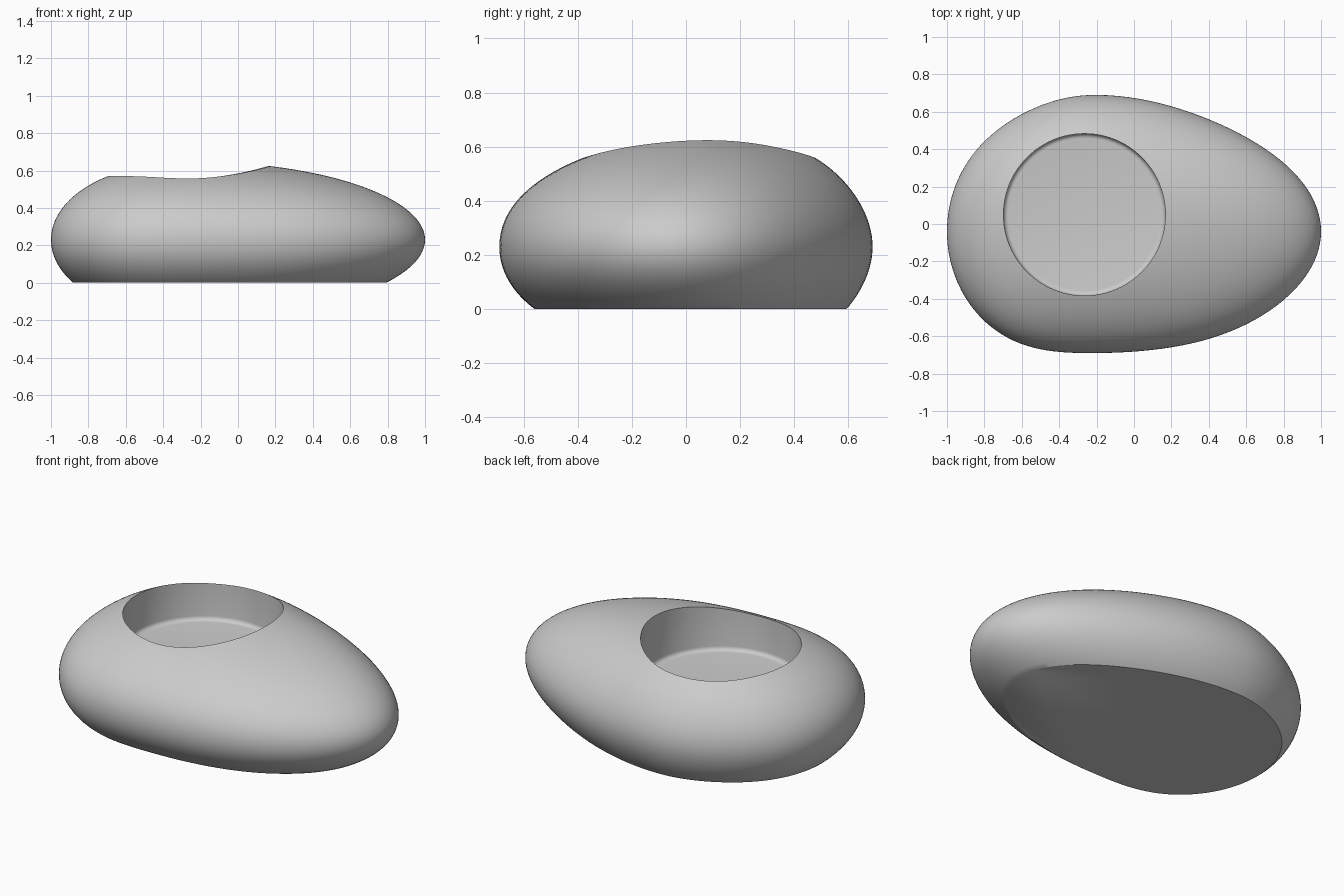
import bpy, bmesh, math

cube = bpy.data.objects.get("Cube")
if cube:
    bpy.data.objects.remove(cube, do_unlink=True)

stone = bpy.data.materials.new("stone_grey")
stone.use_nodes = True
grey = (0.6, 0.6, 0.6, 1)
stone.diffuse_color = grey
stone.node_tree.nodes["Principled BSDF"].inputs["Base Color"].default_value = grey

SEGMENTS, RINGS = 128, 48
BASE_H = -0.554          # where the flat base cuts the rounded form


def make_object(name, bm):
    bmesh.ops.recalc_face_normals(bm, faces=bm.faces)
    mesh = bpy.data.meshes.new(name)
    bm.to_mesh(mesh)
    bm.free()
    mesh.materials.append(stone)
    obj = bpy.data.objects.new(name, mesh)
    bpy.context.collection.objects.link(obj)
    return obj


def outline(t):
    """Egg-shaped plan: blunt on the right, tapering to the left."""
    c, s = math.cos(t), math.sin(t)
    reach, swell = (1.2, -0.05) if c > 0 else (0.8, 0.08)
    width = 0.69 * (1 + swell * abs(c) ** 1.5)
    return c * reach, s * width - 0.04 * (1 - s ** 8)


def body_point(t, h):
    """Point at height ratio h, with the crown leaning slightly back."""
    x, y = outline(t)
    r = max(0, 1 - h * h) ** 0.49
    return x * r - 0.2 - 0.04 * h * h, y * r + 0.1 * abs(h) ** 3, 0.23 + 0.417 * h


# Pebble body: stacked rings from the flat base to the crown
bm = bmesh.new()
start = math.asin(BASE_H)
rings = []
for i in range(RINGS):
    h = math.sin(start + (math.pi / 2 - start) * i / RINGS)
    rings.append([bm.verts.new(body_point(2 * math.pi * j / SEGMENTS, h))
                  for j in range(SEGMENTS)])
for v in rings[0]:
    v.co.z = 0
crown = bm.verts.new(body_point(0, 1))
for low, high in zip(rings, rings[1:]):
    for j in range(SEGMENTS):
        k = (j + 1) % SEGMENTS
        bm.faces.new((low[j], low[k], high[k], high[j]))
for j in range(SEGMENTS):
    bm.faces.new((rings[-1][j], rings[-1][(j + 1) % SEGMENTS], crown))
bm.faces.new(rings[0][::-1])
body = make_object("pebble_body", bm)

# Cup cutter: round well with a slightly rounded floor edge
bm = bmesh.new()
bmesh.ops.create_cone(bm, cap_ends=True, segments=96, radius1=0.433, radius2=0.433, depth=0.7)
bmesh.ops.translate(bm, verts=bm.verts, vec=(-0.265, 0.05, 0.682))
floor_edges = [e for e in bm.edges if all(v.co.z < 0.4 for v in e.verts)]
bmesh.ops.bevel(bm, geom=floor_edges, offset=0.025, segments=5, profile=0.5, affect='EDGES')
cutter = make_object("cup_cutter", bm)

# Cut the well, then discard the cutter
cut = body.modifiers.new("cup", 'BOOLEAN')
cut.operation, cut.solver, cut.object = 'DIFFERENCE', 'EXACT', cutter
bpy.ops.object.select_all(action='DESELECT')
bpy.context.view_layer.objects.active = body
body.select_set(True)
bpy.ops.object.modifier_apply(modifier=cut.name)
bpy.data.objects.remove(cutter, do_unlink=True)
bpy.ops.object.shade_smooth_by_angle(angle=math.radians(30))
